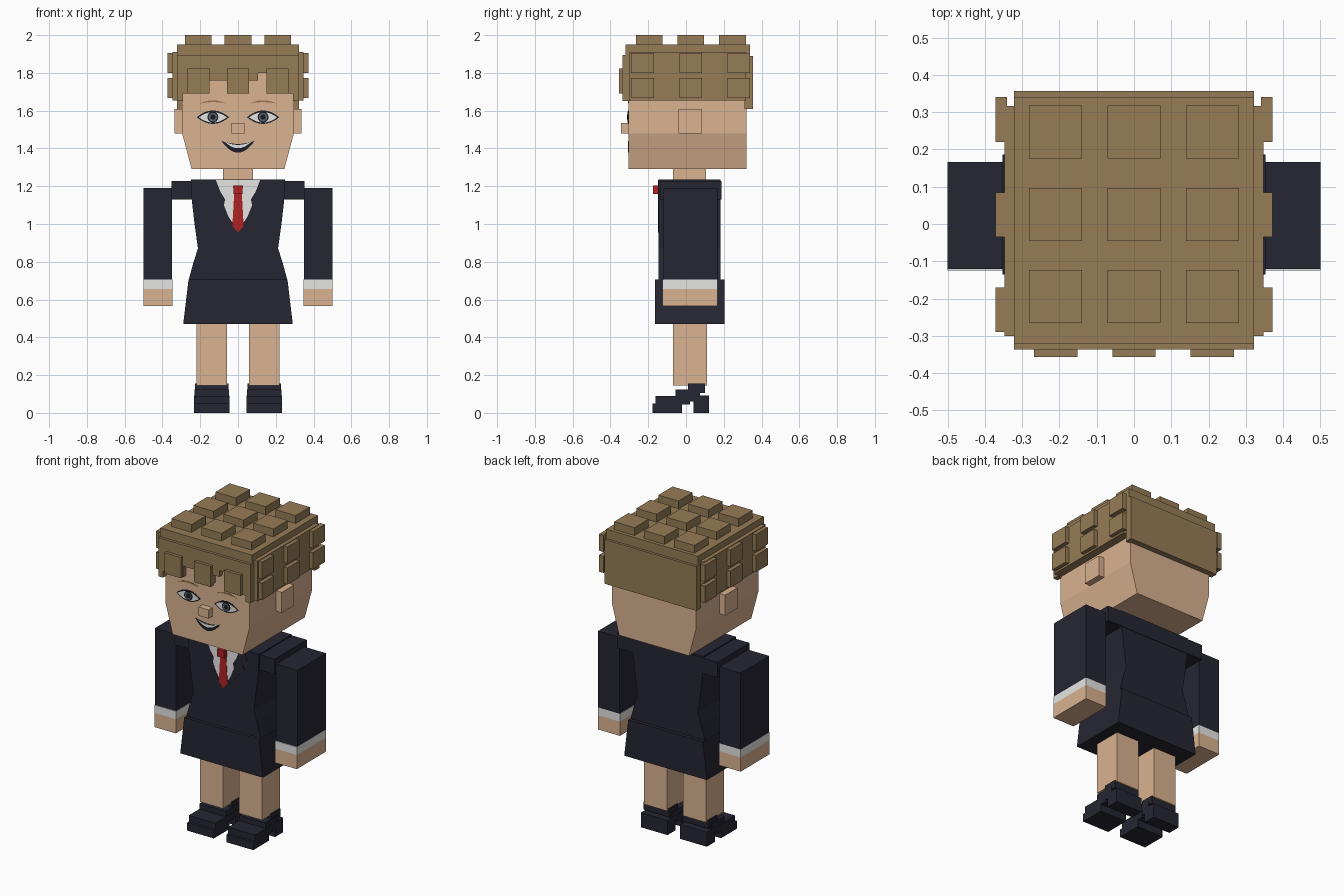
import bpy, bmesh, math

old = bpy.data.objects.get("Cube")
if old:
    bpy.data.objects.remove(old, do_unlink=True)


def material(name, r, g, b):
    """Flat material from 0-255 display values, stored linear."""
    col = [((c / 255 + 0.055) / 1.055) ** 2.4 for c in (r, g, b)] + [1]
    m = bpy.data.materials.new(name)
    m.use_nodes = True
    m.diffuse_color = col
    node = next(n for n in m.node_tree.nodes if n.type == 'BSDF_PRINCIPLED')
    node.inputs["Base Color"].default_value = col
    return m


SKIN = material("skin", 219, 179, 145)
HAIR = material("hair brown", 150, 124, 87)
NAVY = material("navy cloth", 37, 38, 50)
WHITE = material("white", 229, 229, 228)
RED = material("tie red", 178, 34, 36)
BLACK = material("dark line", 24, 28, 36)
BROW = material("brow brown", 158, 118, 78)
IRIS = material("iris grey", 92, 100, 108)


def prism(name, outline, y0, y1, mat):
    """Extrude an x-z outline from y0 to y1."""
    bm = bmesh.new()
    face = bm.faces.new([bm.verts.new((x, y0, z)) for x, z in outline])
    ext = bmesh.ops.extrude_face_region(bm, geom=[face])
    for v in ext["geom"]:
        if isinstance(v, bmesh.types.BMVert):
            v.co.y = y1
    bmesh.ops.recalc_face_normals(bm, faces=bm.faces)
    me = bpy.data.meshes.new(name)
    bm.to_mesh(me)
    bm.free()
    me.materials.append(mat)
    ob = bpy.data.objects.new(name, me)
    bpy.context.collection.objects.link(ob)
    return ob


def box(name, x0, x1, y0, y1, z0, z1, mat):
    return prism(name, [(x0, z0), (x1, z0), (x1, z1), (x0, z1)], y0, y1, mat)


def side_box(name, s, x0, x1, *rest):
    """Box given for the +x side, flipped when s is -1."""
    return box(name, *sorted((s * x0, s * x1)), *rest)


def sym(half):
    return half + [(-x, z) for x, z in reversed(half) if x != 0]


def lens(cx, cz, w, top, bottom, n=12):
    """Outline between two arcs sharing their end points."""
    us = [-1 + 2 * i / n for i in range(n + 1)]
    low = [(cx + w * u, cz + bottom * (1 - u * u)) for u in us]
    high = [(cx + w * u, cz + top * (1 - u * u)) for u in us[1:-1]]
    return low + high[::-1]


def disc(cx, cz, r, n=16):
    return [(cx + r * math.cos(math.tau * i / n),
             cz + r * math.sin(math.tau * i / n)) for i in range(n)]


def paint(name, outline, surface, layer, mat):
    """Thin plate on a front-facing surface."""
    return prism(name, outline, surface - 0.0015 * layer, surface + 0.001, mat)


# Head and neck
FACE = -0.305
prism("head", sym([(0.245, 1.29), (0.296, 1.48), (0.296, 1.85)]), FACE, 0.32, SKIN)
box("neck", -0.08, 0.08, -0.07, 0.105, 1.22, 1.30, SKIN)
box("nose", -0.035, 0.035, -0.345, -0.30, 1.48, 1.535, SKIN)

# Face paint
for s, side in ((1, "left"), (-1, "right")):
    side_box(side + "_ear", s, 0.29, 0.335, -0.04, 0.085, 1.48, 1.61, SKIN)
    x = s * 0.133
    paint(side + "_eye_outline", lens(x, 1.565, 0.085, 0.036, -0.035), FACE, 1, BLACK)
    paint(side + "_eye_white", lens(x, 1.565, 0.075, 0.027, -0.028), FACE, 2, WHITE)
    paint(side + "_iris_rim", disc(x, 1.566, 0.029), FACE, 3, BLACK)
    paint(side + "_iris", disc(x, 1.566, 0.023), FACE, 4, IRIS)
    paint(side + "_pupil", disc(x, 1.566, 0.014), FACE, 5, BLACK)
    paint(side + "_brow", lens(x, 1.637, 0.072, 0.018, 0.008), FACE, 1, BROW)
paint("mouth", lens(0, 1.44, 0.088, -0.016, -0.062), FACE, 1, BLACK)
paint("teeth", lens(0, 1.435, 0.07, -0.016, -0.034), FACE, 2, WHITE)

# Hair
box("hair_cap", -0.322, 0.322, -0.32, 0.34, 1.80, 1.95, HAIR)
box("hair_back", -0.322, 0.322, 0.31, 0.356, 1.61, 1.89, HAIR)
fringe = [(-0.322, 1.895), (-0.322, 1.65), (-0.29, 1.65), (-0.29, 1.69),
          (-0.15, 1.69), (-0.15, 1.76), (-0.055, 1.76), (-0.055, 1.70),
          (0.055, 1.70), (0.055, 1.76), (0.105, 1.76), (0.105, 1.80),
          (0.15, 1.80), (0.15, 1.69), (0.29, 1.69), (0.29, 1.65),
          (0.322, 1.65), (0.322, 1.895)]
prism("hair_fringe", fringe, -0.337, -0.295, HAIR)
for i, x in enumerate((-0.21, 0, 0.21)):
    box(f"fringe_tuft_{i}", x - 0.058, x + 0.058, -0.356, -0.33, 1.69, 1.822, HAIR)
    for j, y in enumerate((-0.195, 0.025, 0.247)):
        box(f"top_tuft_{i}_{j}", x - 0.071, x + 0.071, y - 0.071, y + 0.071,
            1.94, 2.0, HAIR)
for s, side in ((1, "left"), (-1, "right")):
    side_box(side + "_hair_slab", s, 0.29, 0.347, -0.30, 0.317, 1.655, 1.91, HAIR)
    for i, y in enumerate((-0.23, 0.025, 0.28)):
        for j, z in enumerate((1.72, 1.853)):
            side_box(f"{side}_hair_tuft_{i}_{j}", s, 0.34, 0.372,
                     y - 0.06, y + 0.06, z - 0.053, z + 0.053, HAIR)

# Jacket and skirt
CHEST = -0.145
prism("jacket", sym([(0.262, 0.70), (0.235, 0.80), (0.212, 0.87), (0.23, 1.0),
                     (0.245, 1.13), (0.25, 1.235)]), CHEST, 0.183, NAVY)
box("shoulders", -0.352, 0.352, -0.135, 0.187, 1.13, 1.227, NAVY)
prism("skirt", sym([(0.29, 0.47), (0.262, 0.705)]), -0.165, 0.205, NAVY)

# Shirt, lapels and tie
paint("shirt", sym([(0, 0.965), (0.055, 1.045), (0.075, 1.10),
                    (0.07, 1.13), (0.095, 1.17), (0.12, 1.234)]), CHEST, 1, WHITE)
for s, side in ((1, "left"), (-1, "right")):
    lapel = [(0.015, 0.965), (0.15, 1.11), (0.135, 1.135), (0.165, 1.17),
             (0.15, 1.234), (0.118, 1.234), (0.093, 1.17), (0.068, 1.13),
             (0.075, 1.10), (0.053, 1.045)]
    paint(side + "_lapel", [(s * x, z) for x, z in lapel], CHEST, 2, NAVY)
paint("tie", sym([(0, 0.955), (0.03, 0.99), (0.02, 1.165), (0.028, 1.205)]),
      CHEST, 3, RED)
box("tie_knot", -0.025, 0.025, -0.175, CHEST, 1.16, 1.205, RED)

# Arms, legs and shoes
for s, side in ((1, "left"), (-1, "right")):
    side_box(side + "_sleeve", s, 0.35, 0.50, -0.12, 0.166, 0.705, 1.19, NAVY)
    side_box(side + "_cuff", s, 0.348, 0.50, -0.125, 0.166, 0.655, 0.705, WHITE)
    side_box(side + "_hand", s, 0.348, 0.50, -0.125, 0.166, 0.565, 0.655, SKIN)
    side_box(side + "_leg", s, 0.057, 0.219, -0.07, 0.11, 0.145, 0.475, SKIN)
    side_box(side + "_shoe_sole", s, 0.045, 0.232, -0.178, -0.02, 0, 0.05, NAVY)
    side_box(side + "_shoe_toe", s, 0.045, 0.232, -0.162, 0.02, 0.045, 0.09, NAVY)
    side_box(side + "_shoe_arch", s, 0.047, 0.23, -0.055, 0.075, 0.06, 0.125, NAVY)
    side_box(side + "_shoe_ankle", s, 0.05, 0.227, 0.01, 0.10, 0.105, 0.155, NAVY)
    side_box(side + "_shoe_heel", s, 0.045, 0.232, 0.04, 0.122, 0, 0.092, NAVY)
